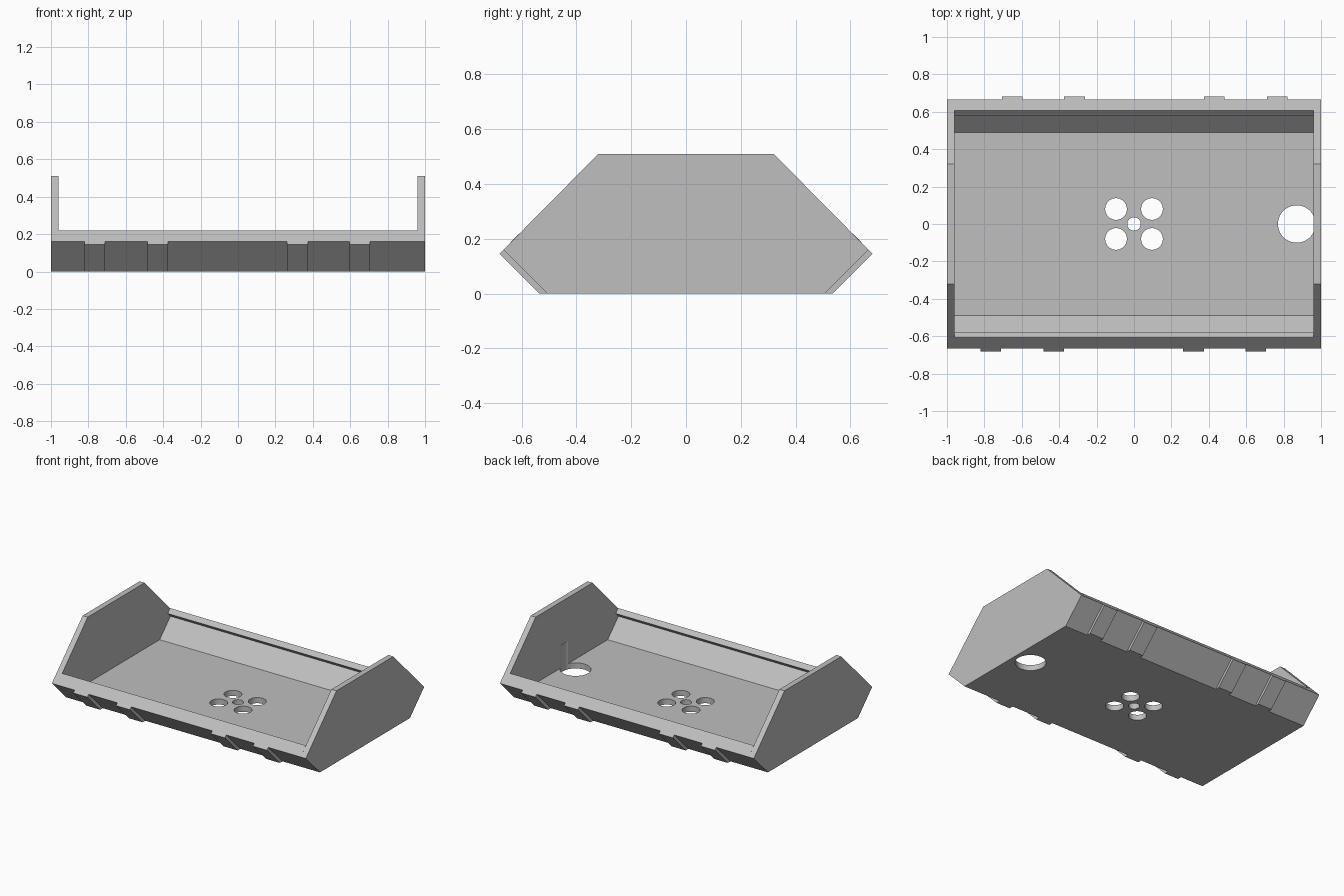
import bpy
import bmesh
import math

cube = bpy.data.objects.get("Cube")
if cube:
    bpy.data.objects.remove(cube, do_unlink=True)

WALL = 0.04      # sheet thickness
INNER = 0.96     # inside face of the end panels

grey = bpy.data.materials.new("plain_grey")
grey.use_nodes = True
grey.diffuse_color = (0.52, 0.52, 0.52, 1)
grey.node_tree.nodes["Principled BSDF"].inputs["Base Color"].default_value = grey.diffuse_color


def add_object(name, bm):
    bmesh.ops.recalc_face_normals(bm, faces=bm.faces)
    mesh = bpy.data.meshes.new(name)
    bm.to_mesh(mesh)
    bm.free()
    mesh.materials.append(grey)
    obj = bpy.data.objects.new(name, mesh)
    bpy.context.collection.objects.link(obj)
    return obj


def extrude_x(name, profile, x0, x1):
    """Extrude a (y, z) outline from x0 to x1."""
    bm = bmesh.new()
    face = bm.faces.new([bm.verts.new((x0, y, z)) for y, z in profile])
    ext = bmesh.ops.extrude_face_region(bm, geom=[face])
    verts = [v for v in ext["geom"] if isinstance(v, bmesh.types.BMVert)]
    bmesh.ops.translate(bm, verts=verts, vec=(x1 - x0, 0, 0))
    return add_object(name, bm)


def both_sides(half):
    """Complete a half outline by mirroring it in y."""
    return half + [(-y, z) for y, z in reversed(half)]


def drill(target, x, y, radius, top):
    """Cut a round vertical hole from below the base up to the given height."""
    bm = bmesh.new()
    bmesh.ops.create_cone(bm, cap_ends=True, segments=48, radius1=radius,
                          radius2=radius, depth=top + 0.1)
    bmesh.ops.translate(bm, verts=bm.verts, vec=(x, y, (top - 0.1) / 2))
    cutter = add_object("hole_cutter", bm)
    cutter.hide_render = True
    mod = target.modifiers.new("hole", "BOOLEAN")
    mod.operation = "DIFFERENCE"
    mod.solver = "EXACT"
    mod.object = cutter
    bpy.context.view_layer.update()
    graph = bpy.context.evaluated_depsgraph_get()
    cut_mesh = bpy.data.meshes.new_from_object(target.evaluated_get(graph))
    target.modifiers.clear()
    target.data = cut_mesh
    bpy.data.objects.remove(cutter, do_unlink=True)


# Tray: floor, sloping walls and overhanging lips in one section
tray = extrude_x("tray", both_sides([
    (0.506, 0), (0.666, 0.16), (0.608, 0.22), (0.58, 0.192),
    (0.611, 0.161), (0.49, WALL)]), -INNER, INNER)

# End panels
panel_outline = both_sides([(0.506, 0), (0.666, 0.16), (0.32, 0.51)])
left_panel = extrude_x("left_end_panel", panel_outline, INNER, 1)
right_panel = extrude_x("right_end_panel", panel_outline, -1, -INNER)

# Cable hole beside the left panel, nicking the panel's inner face
for part in (tray, left_panel):
    drill(part, 0.87, 0, 0.1, 0.2)

# Central mounting hole with four round holes about it
drill(tray, 0, 0, 0.036, 0.1)
for sx in (-1, 1):
    for sy in (-1, 1):
        drill(tray, sx * 0.096, sy * 0.08, 0.058, 0.1)

# Raised tabs on the outer slopes, turned half round from front to back
for i, x in enumerate((-0.765, -0.43, 0.318, 0.65)):
    for side, s in (("front", -1), ("back", 1)):
        outline = [(s * y, z) for y, z in
                   [(0.506, 0), (0.536, 0), (0.681, 0.145), (0.666, 0.16)]]
        centre = -s * x
        extrude_x(f"{side}_tab_{i + 1}", outline, centre - 0.055, centre + 0.055)
